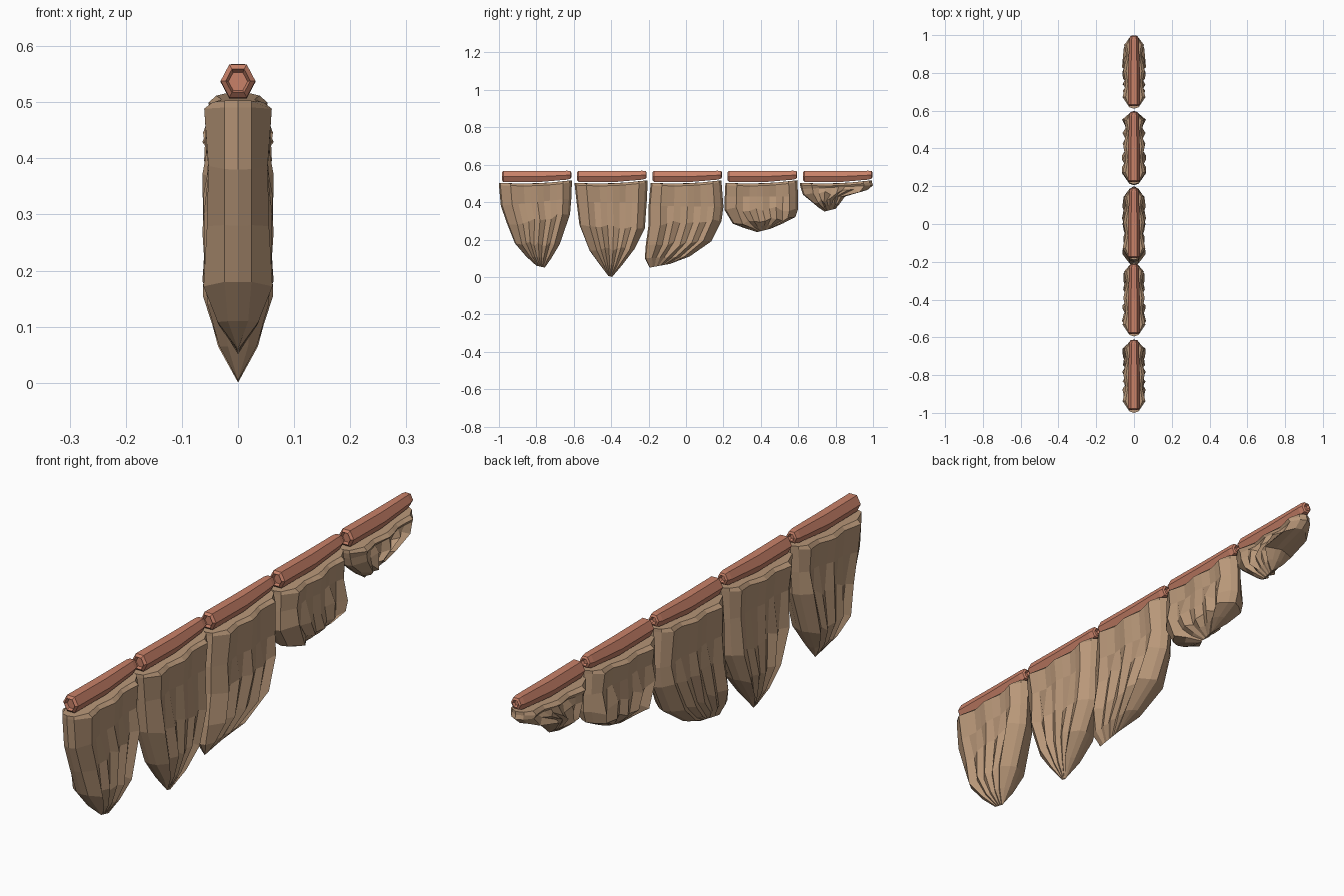
import bpy, bmesh, math, random

if "Cube" in bpy.data.objects:
    bpy.data.objects.remove(bpy.data.objects["Cube"])

random.seed(4)


def material(name, color):
    m = bpy.data.materials.new(name)
    m.diffuse_color = color
    m.use_nodes = True
    m.node_tree.nodes["Principled BSDF"].inputs["Base Color"].default_value = m.diffuse_color
    return m


WOOD = material("rod_clay", (0.58, 0.22, 0.14, 1))
HIDE = material("hide_tan", (0.48, 0.31, 0.19, 1))


def loft(name, rings, mat):
    """Join closed rings of equal length into a capped, flat-shaded solid."""
    bm = bmesh.new()
    vs = [[bm.verts.new(p) for p in ring] for ring in rings]
    n = len(rings[0])
    for a, b in zip(vs, vs[1:]):
        for i in range(n):
            k = (i + 1) % n
            bm.faces.new((a[i], a[k], b[k], b[i]))
    bm.faces.new(vs[0])
    bm.faces.new(vs[-1])
    bmesh.ops.remove_doubles(bm, verts=bm.verts, dist=0.0004)
    bmesh.ops.recalc_face_normals(bm, faces=bm.faces)
    me = bpy.data.meshes.new(name)
    bm.to_mesh(me)
    bm.free()
    me.materials.append(mat)
    ob = bpy.data.objects.new(name, me)
    bpy.context.collection.objects.link(ob)


def rod(name, y0):
    # hexagonal rod: recessed front end, tapered and raised rear end
    stations = [(0.012, 0.017, 0.537), (0.0, 0.022, 0.538), (0.008, 0.031, 0.538),
                (0.19, 0.031, 0.536), (0.35, 0.025, 0.544), (0.368, 0.021, 0.546),
                (0.372, 0.013, 0.546), (0.364, 0.008, 0.546)]
    rings = []
    for dy, r, zc in stations:
        rings.append([(r * math.cos(i * math.pi / 3), y0 + dy,
                       zc + 1.1 * r * math.sin(i * math.pi / 3)) for i in range(6)])
    loft(name, rings, WOOD)


INNER = [0.16, 0.25, 0.34, 0.43, 0.52, 0.61, 0.70, 0.79, 0.88]
COLS = [0, 0.02] + INNER + [0.965, 1]


def hide(name, left, right):
    # hanging slab: rows run between matching points of its two side outlines
    lip = 0.012
    left = [left[0], (left[0][0], left[0][1] - lip)] + left[1:]
    right = [right[0], (right[0][0], right[0][1] - lip)] + right[1:]
    scale = [0.78, 1.05, 0.92, 1.0, 1.0, 0.58, 0]
    rings = []
    for r, ((yl, zl), (yr, zr)) in enumerate(zip(left, right)):
        row = []
        for j, u in enumerate(COLS):
            y = yl + (yr - yl) * u
            z = zl + (zr - zl) * u
            inner = 2 <= j <= 10
            if j in (0, 12):
                x = 0
            elif not inner:
                x = 0.024 * min(1, scale[r] * 1.3)
            else:
                if r < 3:   # broad soft waves near the top
                    x = 0.052 - 0.010 * u + 0.007 * math.cos((u - 0.16) * 17)
                else:       # sharp folds below
                    x = 0.060 if j % 2 == 0 else 0.043
                    x *= random.uniform(0.88, 1.06)
                    if r == 3 or r == 4:
                        z += random.uniform(-0.012, 0.012)
                x *= scale[r]
            if r < 2:
                z -= 0.010 * math.sin(math.pi * u)
            row.append((x, y, z))
        rings.append(row + [(-x, y, z) for x, y, z in row[-2:0:-1]])
    loft(name, rings, HIDE)


# outlines of each slab, (y, z) from top to bottom
OUTLINES = [
    ([(-1.0, .503), (-.99, .38), (-.955, .28), (-.915, .18), (-.855, .11), (-.80, .06)],
     [(-.61, .517), (-.613, .42), (-.62, .335), (-.675, .175), (-.72, .10), (-.755, .05)]),
    ([(-.595, .503), (-.585, .40), (-.57, .28), (-.515, .14), (-.46, .065), (-.415, .005)],
     [(-.205, .517), (-.21, .40), (-.22, .26), (-.275, .15), (-.34, .065), (-.395, .0)]),
    ([(-.19, .503), (-.20, .38), (-.20, .28), (-.215, .17), (-.22, .10), (-.195, .05)],
     [(.19, .517), (.20, .375), (.19, .30), (.135, .19), (.02, .11), (-.085, .07)]),
    ([(.21, .503), (.207, .43), (.205, .36), (.25, .285), (.31, .262), (.38, .24)],
     [(.595, .517), (.60, .43), (.60, .365), (.585, .32), (.52, .287), (.45, .257)]),
    ([(.61, .503), (.615, .47), (.625, .44), (.68, .395), (.71, .37), (.74, .35)],
     [(.995, .517), (1.0, .49), (.97, .465), (.85, .43), (.825, .395), (.80, .365)]),
]

for i, (left, right) in enumerate(OUTLINES):
    hide(f"hanging_slab_{i + 1}", left, right)
    rod(f"rod_{i + 1}", -0.985 + 0.4025 * i)
